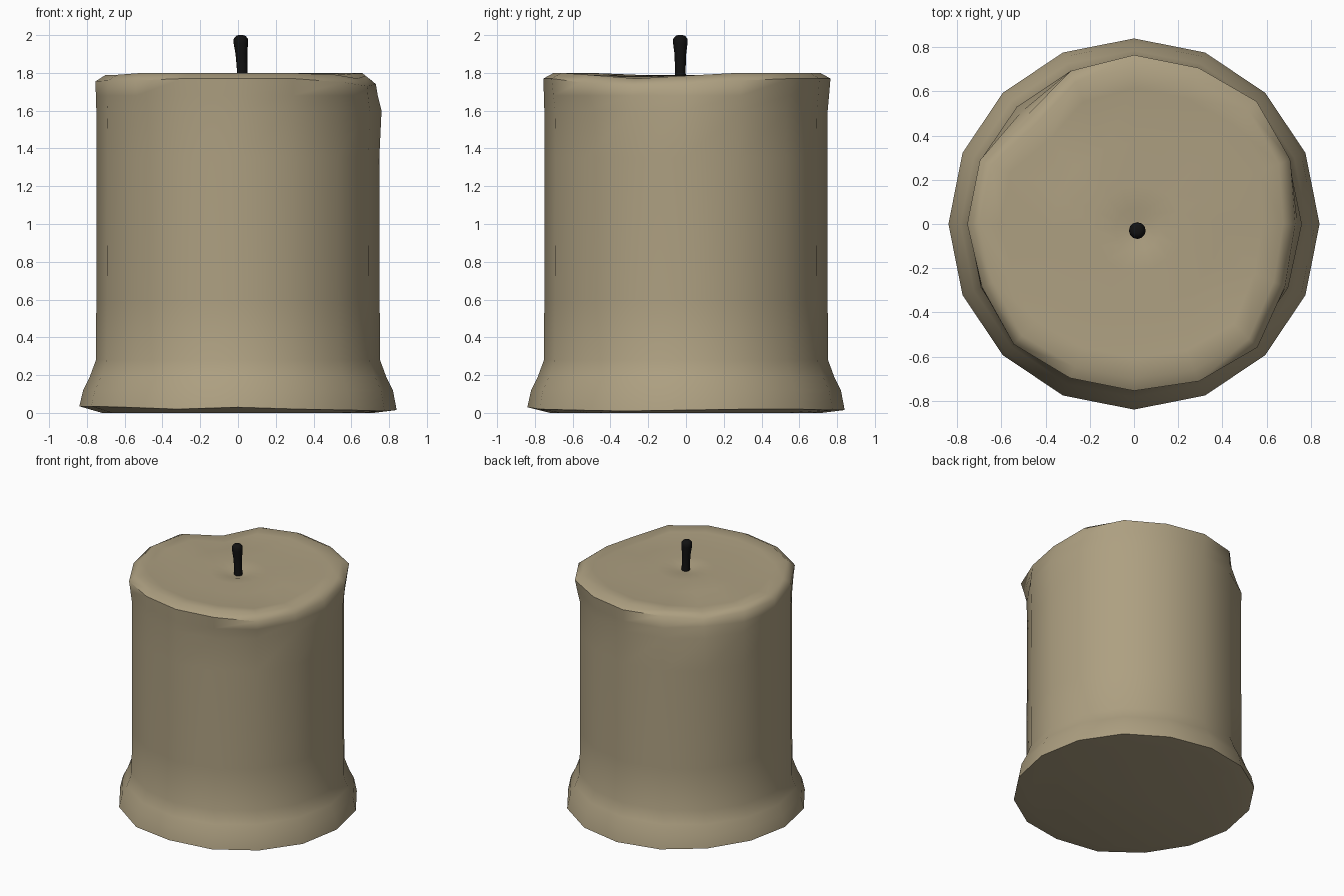
import bpy, bmesh, math

if "Cube" in bpy.data.objects:
    bpy.data.objects.remove(bpy.data.objects["Cube"])

N = 16


def material(name, col):
    m = bpy.data.materials.new(name)
    m.diffuse_color = (*col, 1)
    m.use_nodes = True
    m.node_tree.nodes["Principled BSDF"].inputs["Base Color"].default_value = m.diffuse_color
    return m


def lathe(name, rings, mat, angle):
    """Skin a list of closed rings (lists of points) and cap both ends."""
    bm = bmesh.new()
    loops = [[bm.verts.new(p) for p in ring] for ring in rings]
    for a, b in zip(loops, loops[1:]):
        n = len(a)
        for i in range(n):
            j = (i + 1) % n
            bm.faces.new((a[i], a[j], b[j], b[i]))
    bm.faces.new(loops[0][::-1])
    bm.faces.new(loops[-1])
    bmesh.ops.recalc_face_normals(bm, faces=bm.faces)
    me = bpy.data.meshes.new(name)
    bm.to_mesh(me)
    bm.free()
    me.materials.append(mat)
    ob = bpy.data.objects.new(name, me)
    bpy.context.collection.objects.link(ob)
    bpy.ops.object.select_all(action='DESELECT')
    ob.select_set(True)
    bpy.context.view_layer.objects.active = ob
    bpy.ops.object.shade_smooth_by_angle(angle=math.radians(angle))
    return ob


def ring(radii, heights, cx=0, cy=0, n=N):
    pts = []
    for i in range(n):
        a = 2 * math.pi * i / n
        r = radii[i] if isinstance(radii, list) else radii
        z = heights[i] if isinstance(heights, list) else heights
        pts.append((cx + r * math.cos(a), cy + r * math.sin(a), z))
    return pts


wax = material("tan wax", (0.42, 0.35, 0.22))
black = material("black wick", (0.006, 0.006, 0.006))

# irregular melted rim, one value per side, starting at +x and going counterclockwise
lip_r = [.73, .765, .785, .765, .765, .75, .69, .755, .755, .745, .77, .755, .755, .77, .79, .74]
lip_z = [1.74, 1.76, 1.77, 1.77, 1.77, 1.77, 1.72, 1.76, 1.755, 1.76, 1.76, 1.77, 1.77, 1.77, 1.75, 1.73]
crest_z = [1.785, 1.80, 1.80, 1.80, 1.80, 1.795, 1.755, 1.785, 1.79, 1.79, 1.80, 1.80, 1.80, 1.80, 1.79, 1.77]
neck_r = [.76] + [.75] * 14 + [.755]
foot_z = [.015, .02, .02, .015, .015, .02, .03, .035, .035, .035, .03, .02, .03, .02, .015, .01]

# candle body: flared foot, straight wall, soft rim, shallow melted pool
lathe("candle_body", [
    ring(.72, 0),
    ring(.84, foot_z),
    ring(.82, .12),
    ring(.785, .19),
    ring(.752, .28),
    ring(.75, .6),
    ring(.748, 1.35),
    ring(neck_r, 1.6),
    ring([(a + .75) / 2 for a in lip_r], 1.68),
    ring(lip_r, lip_z),
    ring([r - .055 for r in lip_r], crest_z),
    ring([r - .15 for r in lip_r], [z - .008 for z in crest_z]),
    ring(.38, 1.782, .01, -.01),
    ring(.2, 1.785, .015, -.02),
    ring(.1, 1.78, .015, -.025),
    ring(.05, 1.768, .02, -.03),
], wax, 60)

# wick: slightly leaning, thicker at the burnt tip
lathe("wick", [ring(r, z, x, -.03, 12) for r, z, x in [
    (.03, 1.74, .024), (.028, 1.82, .022), (.031, 1.9, .018),
    (.038, 1.955, .015), (.038, 1.98, .015), (.025, 1.996, .015), (.012, 2.0, .015)]],
    black, 60)
